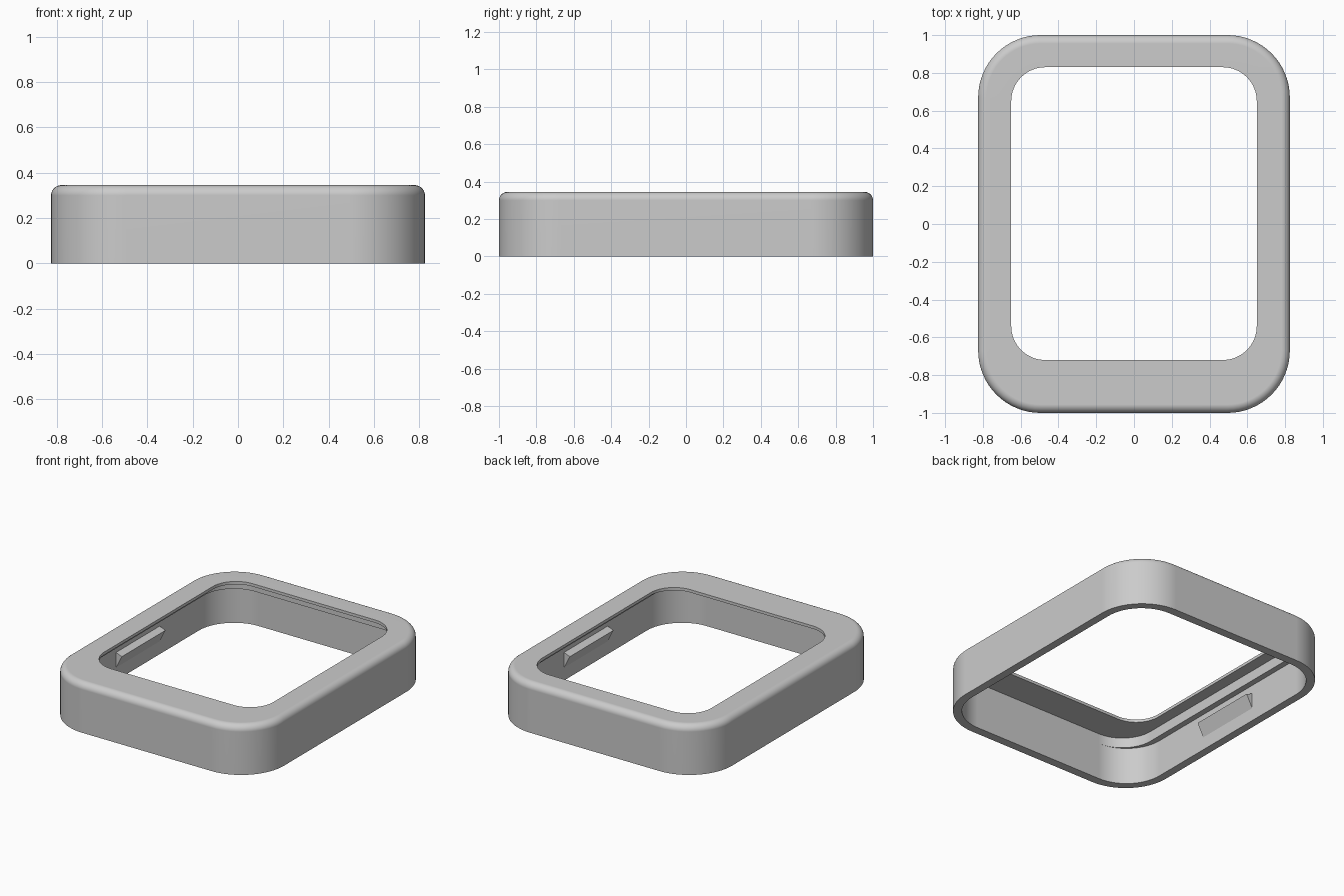
import bpy
import bmesh
from math import sin, cos, pi, radians

if "Cube" in bpy.data.objects:
    bpy.data.objects.remove(bpy.data.objects["Cube"], do_unlink=True)

grey = bpy.data.materials.new("plain grey")
grey.use_nodes = True
grey.diffuse_color = (0.6, 0.6, 0.6, 1)
grey.node_tree.nodes["Principled BSDF"].inputs["Base Color"].default_value = (0.6, 0.6, 0.6, 1)

HEIGHT = 0.345
FILLET = 0.045
STEPS = 16


def make_object(name, bm):
    bmesh.ops.recalc_face_normals(bm, faces=bm.faces)
    mesh = bpy.data.meshes.new(name)
    bm.to_mesh(mesh)
    bm.free()
    mesh.materials.append(grey)
    obj = bpy.data.objects.new(name, mesh)
    bpy.context.collection.objects.link(obj)
    return obj


def ring(bm, half_x, back, front, radius, z):
    """Rounded rectangle loop, from y = front to y = back."""
    corners = [(1, back - radius), (-1, back - radius),
               (-1, front + radius), (1, front + radius)]
    verts = []
    for quarter, (side, cy) in enumerate(corners):
        for i in range(STEPS + 1):
            a = (quarter + i / STEPS) * pi / 2
            verts.append(bm.verts.new((side * (half_x - radius) + radius * cos(a),
                                       cy + radius * sin(a), z)))
    return verts


# Frame: outer wall, rounded top edge, opening, stepped recess and cavity
bm = bmesh.new()
rings = [ring(bm, 0.825, 1, -1, 0.33, 0)]
for i in range(9):
    a = i / 8 * pi / 2
    inset = FILLET * (1 - cos(a))
    rings.append(ring(bm, 0.825 - inset, 1 - inset, -1 + inset, 0.33 - inset,
                      HEIGHT - FILLET * (1 - sin(a))))
for z in (HEIGHT, 0.325):
    rings.append(ring(bm, 0.65, 0.83, -0.72, 0.18, z))
for z in (0.325, 0.255):
    rings.append(ring(bm, 0.73, 0.90, -0.94, 0.23, z))
for z in (0.255, 0):
    rings.append(ring(bm, 0.77, 0.94, -0.94, 0.27, z))

for lower, upper in zip(rings, rings[1:] + rings[:1]):
    n = len(lower)
    for i in range(n):
        j = (i + 1) % n
        bm.faces.new((lower[i], lower[j], upper[j], upper[i]))
bmesh.ops.remove_doubles(bm, verts=bm.verts, dist=0.0001)
frame = make_object("frame", bm)

bpy.ops.object.select_all(action="DESELECT")
frame.select_set(True)
bpy.context.view_layer.objects.active = frame
bpy.ops.object.shade_smooth_by_angle(angle=radians(30))
weighted = frame.modifiers.new("even shading", "WEIGHTED_NORMAL")
weighted.keep_sharp = True

# Snap clips: wedge bars on both inner side walls
for name, side in (("left_clip", 1), ("right_clip", -1)):
    bm = bmesh.new()
    profile = [(0.775, 0.08), (0.725, 0.178), (0.775, 0.197)]
    ends = [[bm.verts.new((side * x, y, z)) for x, z in profile] for y in (-0.24, 0.24)]
    for end in ends:
        bm.faces.new(end)
    for i in range(3):
        j = (i + 1) % 3
        bm.faces.new((ends[0][i], ends[0][j], ends[1][j], ends[1][i]))
    make_object(name, bm)
